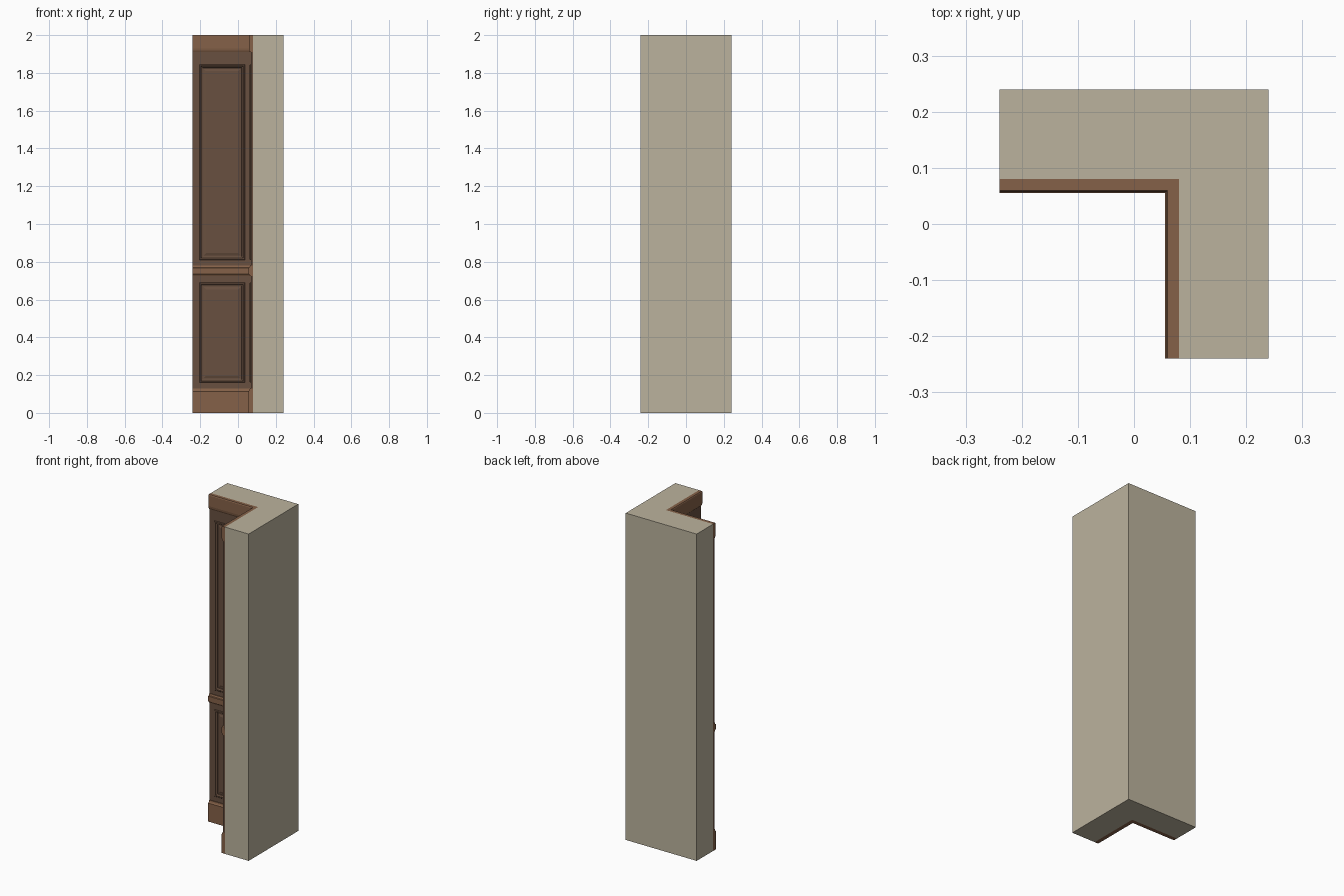
import bpy, bmesh

if "Cube" in bpy.data.objects:
    bpy.data.objects.remove(bpy.data.objects["Cube"])


def material(name, rgb):
    m = bpy.data.materials.new(name)
    m.diffuse_color = (*rgb, 1)
    m.use_nodes = True
    m.node_tree.nodes["Principled BSDF"].inputs["Base Color"].default_value = m.diffuse_color
    return m


PLASTER = material("plaster", (0.50, 0.45, 0.34))
LIGHT = material("light_wood", (0.235, 0.12, 0.065))
DARK = material("dark_wood", (0.14, 0.08, 0.051))
END, WALL, FACE = -0.24, 0.08, 0.068   # arm end, wall surface, frame surface
X0, X1 = -0.205, 0.037                 # panel opening


def finish(bm, name, mat):
    bmesh.ops.recalc_face_normals(bm, faces=bm.faces[:])
    me = bpy.data.meshes.new(name)
    bm.to_mesh(me)
    bm.free()
    me.materials.append(mat)
    ob = bpy.data.objects.new(name, me)
    bpy.context.collection.objects.link(ob)


def sweep(name, profile, mat, start=END):
    """Sweep a closed (offset, z) profile round the mitred inside corner."""
    bm = bmesh.new()
    rows = [[bm.verts.new(p) for p in ((start, d, z), (d, d, z), (d, start, z))]
            for d, z in profile]
    for a, b in zip(rows, rows[1:] + rows[:1]):
        for i in range(2):
            bm.faces.new((a[i], a[i + 1], b[i + 1], b[i]))
    for i in (0, 2):
        bm.faces.new([r[i] for r in rows])
    finish(bm, name, mat)


def rect(d0, d1, z0, z1):
    return [(d0, z0), (d1, z0), (d1, z1), (d0, z1)]


def loft(name, box, rings, mat):
    """Nested rectangles (inset, y) on the left arm, and the same on the other arm."""
    x0, x1, z0, z1 = box
    for side in ("left", "right"):
        bm = bmesh.new()
        loops = []
        for s, y in rings:
            pts = [(x0 + s, z0 + s), (x1 - s, z0 + s), (x1 - s, z1 - s), (x0 + s, z1 - s)]
            loops.append([bm.verts.new((x, y, z) if side == "left" else (y, x, z))
                          for x, z in pts])
        for a, b in zip(loops, loops[1:]):
            for i in range(4):
                j = (i + 1) % 4
                bm.faces.new((a[i], a[j], b[j], b[i]))
        bm.faces.new(loops[0])
        bm.faces.new(loops[-1])
        finish(bm, f"{name}_{side}", mat)


# L-shaped wall
sweep("wall", rect(0.24, WALL, 0, 2), PLASTER)

# Cornice, chair rail and skirting
sweep("cornice", [(WALL, 1.91), (0.063, 1.91), (0.059, 1.918), (0.057, 1.93),
                  (0.057, 1.995), (0.060, 2.0), (WALL, 2.0)], LIGHT)
sweep("chair_rail", [(WALL, 0.725), (0.064, 0.725), (0.060, 0.732), (0.055, 0.735),
                     (0.055, 0.767), (0.060, 0.770), (0.064, 0.780), (WALL, 0.780)], LIGHT)
sweep("skirting", [(WALL, 0), (0.055, 0), (0.055, 0.113), (0.060, 0.118),
                   (0.063, 0.128), (WALL, 0.128)], LIGHT)

# Frame: corner post, end stiles and rails
sweep("corner_post", rect(WALL, FACE, 0.12, 1.92), DARK, start=X1)
solid = [(0, WALL), (0, FACE)]
loft("end_stile", (END, X0, 0.12, 1.92), solid, DARK)
for n, z0, z1 in (("bottom", 0.12, 0.16), ("middle", 0.69, 0.81), ("top", 1.845, 1.92)):
    loft(n + "_rail", (X0, X1, z0, z1), solid, DARK)

# Raised mouldings round recessed panels
rings = [(0, WALL), (0, 0.065), (0.003, 0.062), (0.009, 0.062), (0.012, 0.066),
         (0.017, 0.068), (0.018, 0.074), (0.024, 0.074), (0.036, 0.070)]
for n, z0, z1 in (("lower", 0.16, 0.69), ("upper", 0.81, 1.845)):
    loft(n + "_panel", (X0, X1, z0, z1), rings, DARK)
